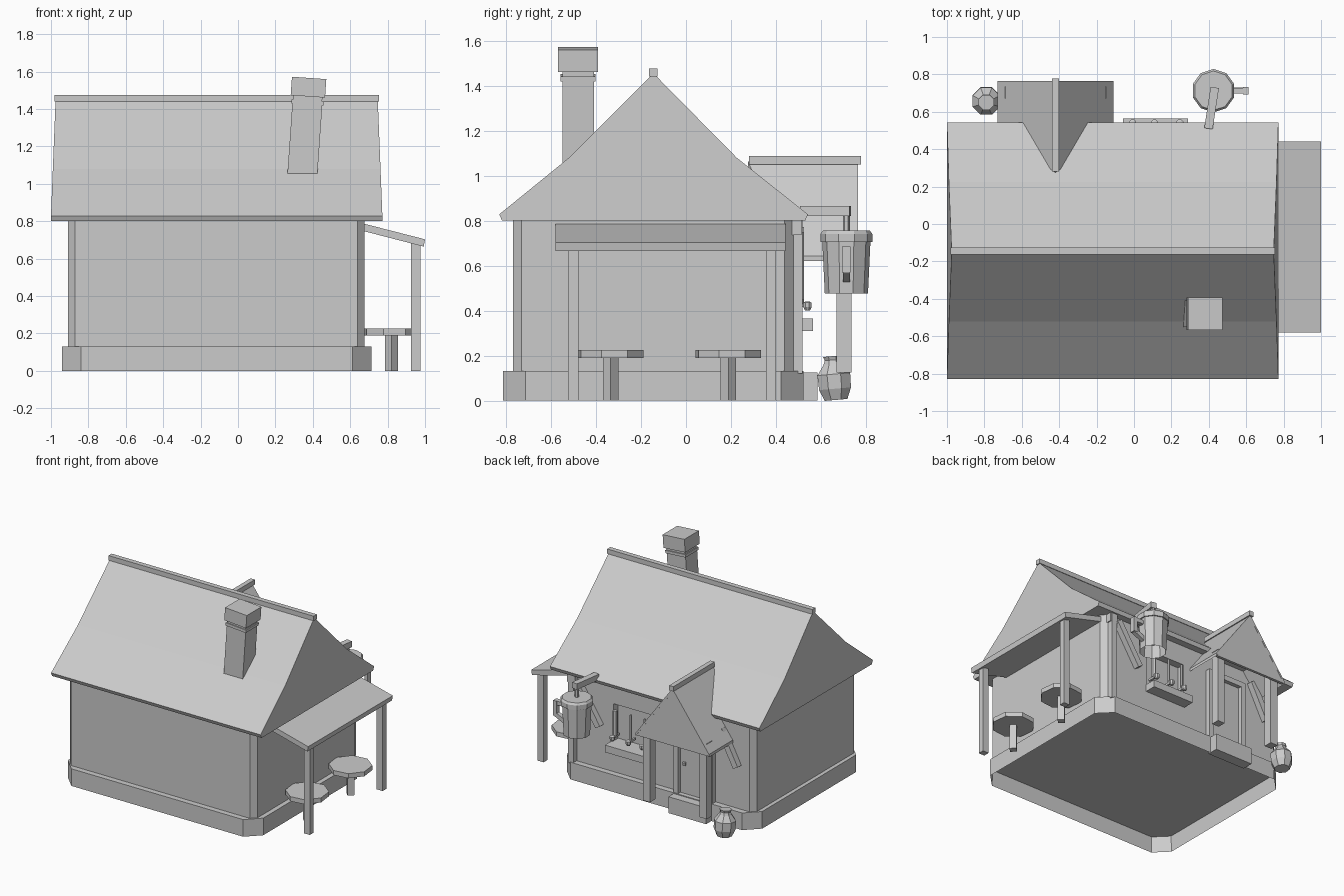
import bpy, bmesh, math
from mathutils import Vector, Matrix

cube = bpy.data.objects.get("Cube")
if cube:
    bpy.data.objects.remove(cube, do_unlink=True)

clay = bpy.data.materials.new("clay_grey")
clay.use_nodes = True
clay.diffuse_color = (0.6, 0.6, 0.6, 1)
clay.node_tree.nodes["Principled BSDF"].inputs["Base Color"].default_value = clay.diffuse_color


def finish(name, bm):
    bmesh.ops.recalc_face_normals(bm, faces=bm.faces[:])
    mesh = bpy.data.meshes.new(name)
    bm.to_mesh(mesh)
    bm.free()
    mesh.materials.append(clay)
    ob = bpy.data.objects.new(name, mesh)
    bpy.context.collection.objects.link(ob)
    return ob


def box(name, x, y, z):
    """Box from (low, high) ranges on each axis."""
    bm = bmesh.new()
    size = [r[1] - r[0] for r in (x, y, z)]
    mid = [(r[0] + r[1]) / 2 for r in (x, y, z)]
    bmesh.ops.create_cube(bm, size=1)
    bmesh.ops.scale(bm, vec=size, verts=bm.verts)
    bmesh.ops.translate(bm, vec=mid, verts=bm.verts)
    return finish(name, bm)


def beam(name, a, b, width, depth):
    """Straight bar from point a to point b."""
    a, b = Vector(a), Vector(b)
    bm = bmesh.new()
    bmesh.ops.create_cube(bm, size=1)
    bmesh.ops.scale(bm, vec=(width, depth, (b - a).length), verts=bm.verts)
    turn = (b - a).to_track_quat('Z', 'Y').to_matrix().to_4x4()
    bmesh.ops.transform(bm, matrix=Matrix.Translation((a + b) / 2) @ turn, verts=bm.verts)
    return finish(name, bm)


def prism(points, vec):
    """Outline swept along a vector."""
    bm = bmesh.new()
    face = bm.faces.new([bm.verts.new(p) for p in points])
    new = bmesh.ops.extrude_face_region(bm, geom=[face])["geom"]
    bmesh.ops.translate(bm, vec=vec, verts=[v for v in new if isinstance(v, bmesh.types.BMVert)])
    return bm


def chamfered(x, y, z, c):
    """Upright block with cut corners."""
    (x0, x1), (y0, y1) = x, y
    pts = [(x0 + c, y0), (x1 - c, y0), (x1, y0 + c), (x1, y1 - c),
           (x1 - c, y1), (x0 + c, y1), (x0, y1 - c), (x0, y0 + c)]
    return prism([(px, py, z[0]) for px, py in pts], (0, 0, z[1] - z[0]))


def hollow_underside(bm, rim, depth):
    """Sink the lowest face to leave a thin rim."""
    floor = min(bm.faces, key=lambda f: f.calc_center_median().z)
    bmesh.ops.inset_region(bm, faces=[floor], thickness=rim)
    bmesh.ops.translate(bm, vec=(0, 0, depth), verts=floor.verts)


def turned(profile, sides):
    """Faceted turned shape from (radius, height) pairs."""
    bm = bmesh.new()
    rings = [[bm.verts.new((r * math.cos(math.tau * (i + .5) / sides),
                            r * math.sin(math.tau * (i + .5) / sides), z))
              for i in range(sides)] for r, z in profile]
    for low, high in zip(rings, rings[1:]):
        for i in range(sides):
            j = (i + 1) % sides
            bm.faces.new((low[i], low[j], high[j], high[i]))
    bm.faces.new(rings[0])
    bm.faces.new(rings[-1])
    return bm


def lathe(name, profile, sides, loc):
    ob = finish(name, turned(profile, sides))
    ob.location = loc
    return ob


# Foundation skirt, open underneath up to the floor
bm = chamfered((-.94, .713), (-.813, .522), (0, .131), .1)
bm.normal_update()
hollow_underside(bm, .006, .122)
finish("foundation", bm)

# Walls with a serving hatch recess
walls = finish("walls", chamfered((-.91, .677), (-.77, .477), (.125, .81), .038))
cutter = box("hatch_cutter", (-.05, .28), (.42, .6), (.365, .65))
cutter.hide_render = True
cutter.hide_viewport = True
cut = walls.modifiers.new("hatch", 'BOOLEAN')
cut.object = cutter
cut.solver = 'EXACT'

# Main roof with a gentle kick at the eaves and leaning gables
ridge_y = -.145
profile = [(-.818, .80), (-.83, .828), (-.52, 1.08), (ridge_y, 1.455),
           (.225, 1.08), (.542, .828), (.53, .80)]
bm = prism([(-1, y, z) for y, z in profile], (1.772, 0, 0))
for v in bm.verts:
    lean = .025 * max(0, v.co.z - .828) / .627
    v.co.x += -lean if v.co.x > 0 else lean
finish("main_roof", bm)
box("main_ridge", (-.98, .755), (ridge_y - .019, ridge_y + .019), (1.44, 1.476))

# Leaning chimney
for name, hw, hd, z0, z1 in (("chimney_shaft", .08, .07, -.06, .37),
                             ("chimney_collar", .086, .078, .365, .387),
                             ("chimney_neck", .078, .07, .38, .42),
                             ("chimney_cap", .092, .088, .408, .507)):
    ob = box(name, (-hw, hw), (-hd, hd), (z0, z1))
    ob.location = (.345, -.48, 1.06)
    ob.rotation_euler.y = math.radians(4)

# Entrance porch: two roof slabs, a gable panel, ridge and posts
porch_x = -.42
for side in (-1, 1):
    eave = porch_x + side * .31
    bm = prism([(eave, .765, .62), (eave, .765, .642), (porch_x, .765, 1.063),
                (porch_x, .765, 1.035)], (0, -.49, 0))
    for v in bm.verts:
        if v.co.y < .5 and v.co.z < .9:
            v.co.y = .47
    finish("porch_roof_slab", bm)
    x = porch_x + side * .24
    box("porch_post", (x - .03, x + .03), (.67, .735), (.125, .7))
    x = porch_x + side * .145
    box("door_frame", (x - .02, x + .02), (.46, .517), (.12, .66))
finish("porch_gable", prism([(porch_x - .305, .764, .625), (porch_x, .764, 1.05),
                             (porch_x + .305, .764, .625)], (0, -.02, 0)))
box("porch_ridge", (porch_x - .018, porch_x + .018), (.28, .778), (1.05, 1.087))
box("door_lintel", (porch_x - .165, porch_x + .165), (.46, .517), (.64, .68))
box("door", (porch_x - .13, porch_x + .13), (.46, .487), (.12, .65))
lathe("door_knob", [(.012, -.012), (.012, .012)], 6, (porch_x + .09, .494, .36))
box("door_step", (porch_x - .16, porch_x + .16), (.5, .585), (0, .125))

# Back wall timbers
box("corner_pilaster", (.59, .637), (.46, .518), (.12, .81))
box("pilaster_cap", (.58, .645), (.46, .514), (.735, .80))
beam("wall_brace", (.57, .503, .76), (.38, .503, .46), .045, .045)
beam("wall_brace", (-.65, .503, .72), (-.785, .503, .46), .045, .045)

# Serving counter with taps
box("counter", (-.06, .29), (.45, .565), (.31, .365))
for x, r in ((.245, .016), (.11, .009), (-.007, .009)):
    lathe("tap_handle", [(r, .43), (r, .62)], 6, (x, .508, 0))
    lathe("tap_body", [(.012, .40), (.02, .415), (.02, .435), (.01, .44)], 8, (x, .54, 0))
    box("tap_pipe", (x - .008, x + .008), (.46, .55), (.415, .432))

# Side canopy with posts
finish("canopy", prism([(.66, -.58, .79), (1, -.58, .703), (.993, -.58, .664), (.66, -.58, .75)],
                       (0, 1.022, 0)))
for y in (-.502, .378):
    box("canopy_post", (.925, .975), (y - .023, y + .023), (0, .69))

# Round tables on diamond legs
for y in (-.335, .188):
    lathe("table_top", [(.152, .19), (.152, .225)], 8, (.82, y, 0)).rotation_euler.z = .12
    lathe("table_leg", [(.035, 0), (.035, .2)], 4, (.82, y, 0)).rotation_euler.z = math.pi / 4

# Hanging tankard sign, hollow below
beam("sign_beam", (.398, .51, .842), (.432, .73, .842), .045, .045)
mug = (.425, .713, 0)
lathe("sign_hook", [(.015, .74), (.015, .83)], 6, mug)
bm = turned([(.096, .475), (.107, .705), (.116, .705), (.116, .74), (.105, .755)], 10)
bm.normal_update()
hollow_underside(bm, .01, .1)
finish("tankard", bm).location = mug
box("tankard_grip", (.583, .612), (.693, .732), (.57, .685))
box("tankard_arm", (.51, .6), (.697, .728), (.655, .685))
beam("tankard_arm", (.598, .713, .58), (.51, .713, .54), .032, .032)

# Clay jar, leaning slightly
jar = lathe("jar", [(.055, 0), (.077, .05), (.079, .115), (.045, .16), (.038, .178), (.044, .195)],
            8, (-.79, .667, .003))
jar.rotation_euler.x = math.radians(5)
